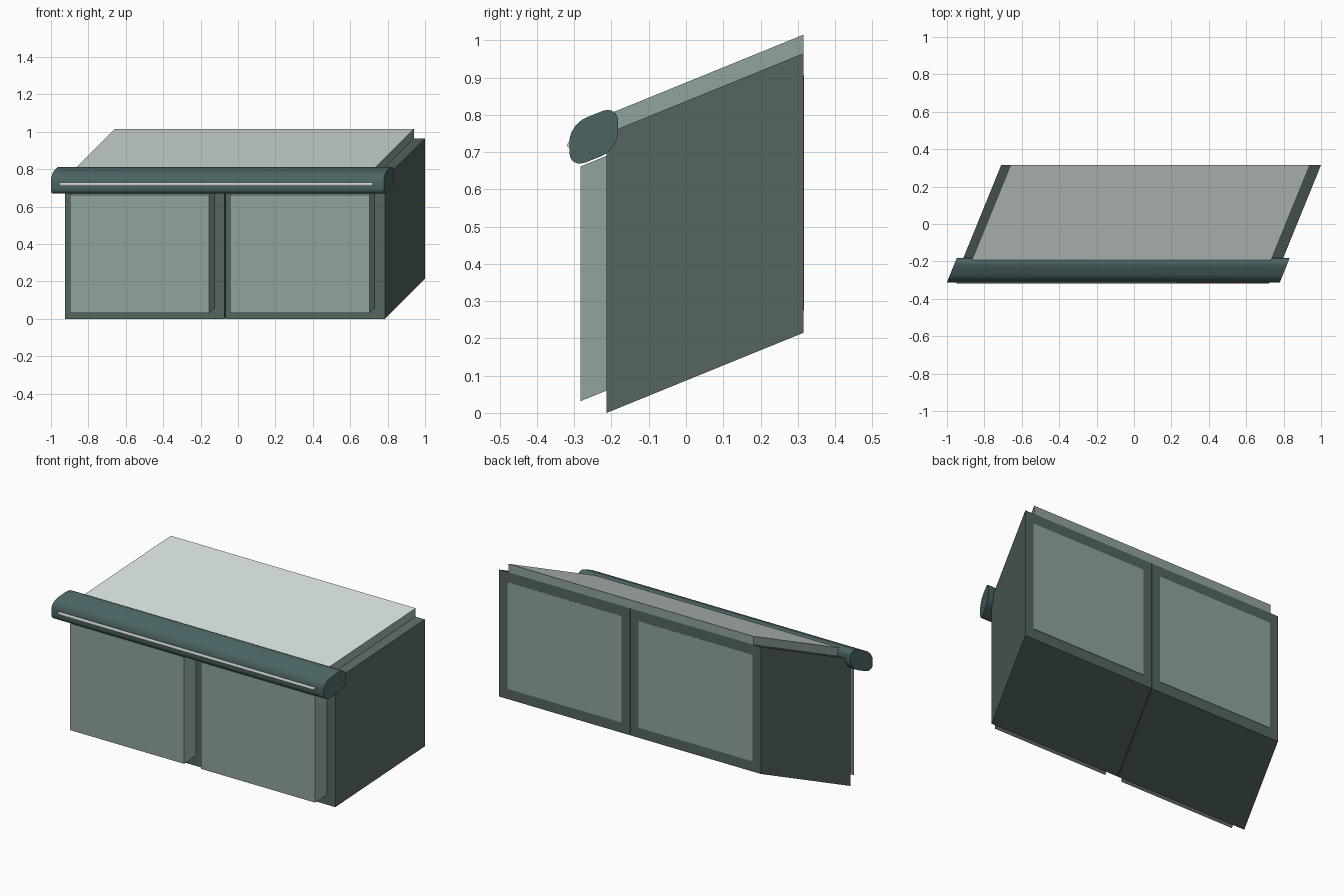
import bpy, bmesh, math
from mathutils import Matrix, Vector

if "Cube" in bpy.data.objects:
    bpy.data.objects.remove(bpy.data.objects["Cube"])

# The whole model leans: depth (y) shifts x and z by the same slope
Y0, Y1, K = -0.213, 0.315, 0.407
X0, X1, SEAM, H = -0.925, 0.785, -0.07, 0.75
SHEAR = Matrix(((1, K, 0, -K * Y0), (0, 1, 0, 0), (0, K, 1, -K * Y0), (0, 0, 0, 1)))


def material(name, r, g, b):
    m = bpy.data.materials.new(name)
    m.diffuse_color = (r, g, b, 1)
    m.use_nodes = True
    m.node_tree.nodes["Principled BSDF"].inputs["Base Color"].default_value = m.diffuse_color
    return m


DARK = material("dark_green_grey", 0.09, 0.13, 0.115)
PANEL = material("panel_green_grey", 0.28, 0.37, 0.34)
LIGHT = material("pale_top", 0.62, 0.69, 0.66)
TEAL = material("bar_teal", 0.07, 0.125, 0.125)
STRIP = material("strip_grey", 0.6, 0.6, 0.6)


def finish(name, bm, *mats):
    bmesh.ops.recalc_face_normals(bm, faces=bm.faces)
    bm.transform(SHEAR)
    me = bpy.data.meshes.new(name)
    bm.to_mesh(me)
    bm.free()
    for m in mats:
        me.materials.append(m)
    ob = bpy.data.objects.new(name, me)
    bpy.context.collection.objects.link(ob)
    return ob


def box(name, x, y, z, mat, top=None):
    bm = bmesh.new()
    bmesh.ops.create_cube(bm, size=1)
    for v in bm.verts:
        v.co = Vector((x[v.co.x > 0], y[v.co.y > 0], z[v.co.z > 0]))
    if top:
        max(bm.faces, key=lambda f: f.calc_center_median().z).material_index = 1
    return finish(name, bm, *([mat, top] if top else [mat]))


def rounded_bar(name, x, y, z, r, mat, steps=7):
    # rounded-rectangle section extruded along x
    bm = bmesh.new()
    ring = []
    corners = ((y[1] - r, z[1] - r), (y[0] + r, z[1] - r),
               (y[0] + r, z[0] + r), (y[1] - r, z[0] + r))
    for q, (cy, cz) in enumerate(corners):
        for i in range(steps):
            a = math.pi / 2 * (q + i / (steps - 1))
            ring.append(bm.verts.new((x[0], cy + r * math.cos(a), cz + r * math.sin(a))))
    face = bm.faces.new(ring)
    ext = bmesh.ops.extrude_face_region(bm, geom=[face])
    bmesh.ops.translate(bm, vec=(x[1] - x[0], 0, 0),
                        verts=[g for g in ext["geom"] if isinstance(g, bmesh.types.BMVert)])
    ob = finish(name, bm, mat)
    bpy.ops.object.select_all(action='DESELECT')
    ob.select_set(True)
    bpy.context.view_layer.objects.active = ob
    bpy.ops.object.shade_smooth_by_angle(angle=math.radians(35))
    return ob


# Two cabinet halves, each with a front door and a back panel
for side, a, b in (("left", X0, SEAM - 0.002), ("right", SEAM + 0.002, X1)):
    inset = (a + 0.054, b - 0.054)
    box(side + "_cabinet", (a, b), (Y0, Y1), (0, H), DARK)
    box(side + "_door", inset, (-0.283, Y0 + 0.003), (0.06, H - 0.06), PANEL)
    box(side + "_back_panel", inset, (Y1 - 0.01, Y1 + 0.0015), (0.06, H - 0.06), PANEL)

# Raised top slab
box("top_slab", (X0 + 0.05, X1 - 0.06), (Y0, Y1), (H, 0.80), PANEL, LIGHT)

# Rounded front bar and its thin light strip
rounded_bar("front_bar", (-0.96, 0.82), (-0.313, -0.182), (0.695, 0.815), 0.045, TEAL)
rounded_bar("bar_strip", (-0.908, 0.765), (-0.319, -0.301), (0.752, 0.770), 0.0088, STRIP, 5)
